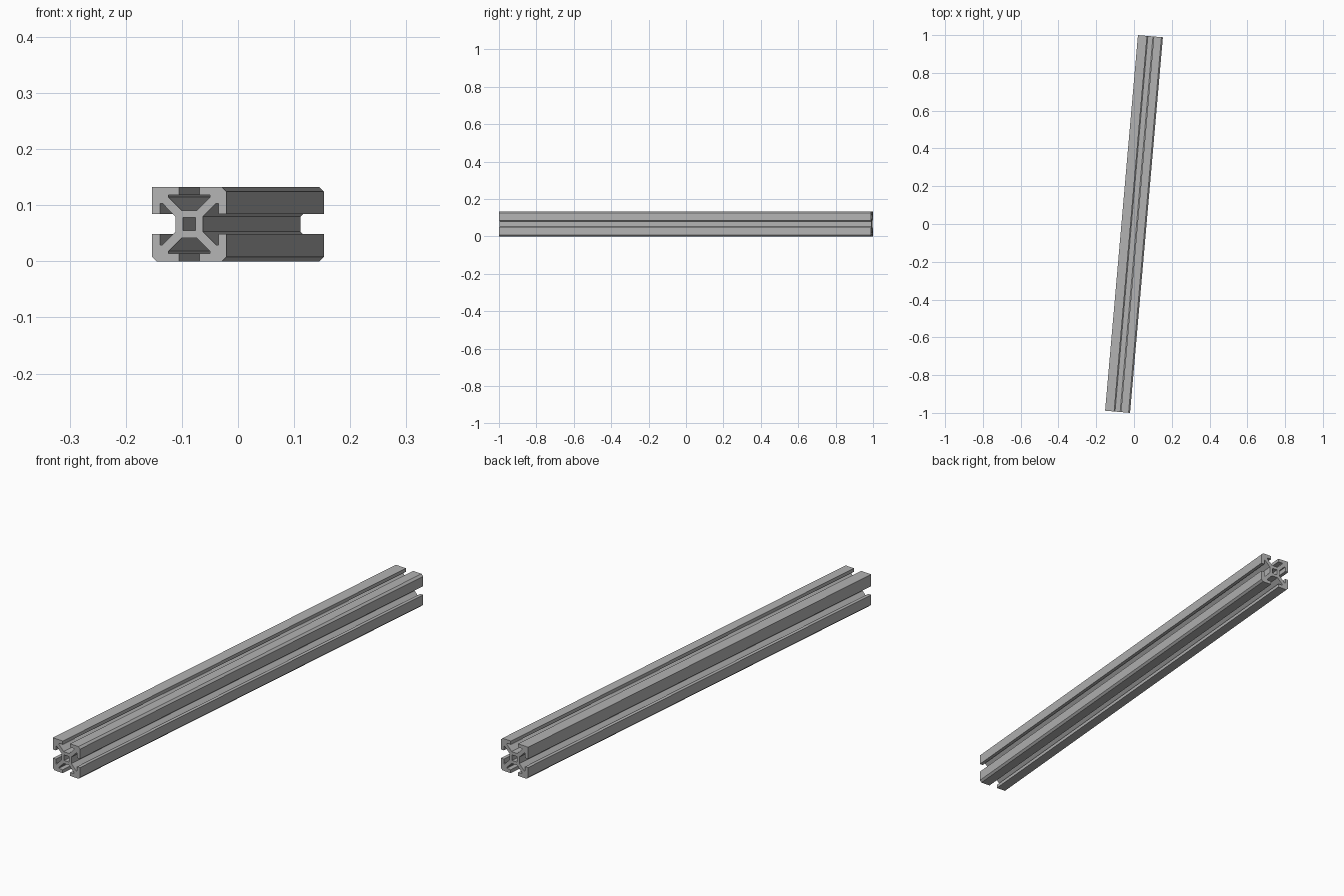
import bpy, bmesh
from math import radians

cube = bpy.data.objects.get("Cube")
if cube:
    bpy.data.objects.remove(cube, do_unlink=True)

HALF = 0.0663      # half the section width
LENGTH = 1.996
CHAMFER = 0.008
BORE = 0.0115


def quarter_turn(p, n):
    """Turn a section point clockwise by n quarter turns."""
    x, y = p
    for _ in range(n % 4):
        x, y = y, -x
    return x, y


# Half of one T-slot: opening, lip, pocket wall, core
half_slot = [(0.018, HALF), (0.018, 0.052), (0.037, 0.052),
             (0.037, 0.048), (0.0135, 0.0245)]
slot = [(-x, y) for x, y in half_slot] + half_slot[::-1]

# Full outline: four slots with a corner after each, one corner left square
outline = []
for n in range(4):
    corner = [(HALF - CHAMFER, HALF), (HALF, HALF - CHAMFER)]
    if n == 3:
        corner = [(HALF, HALF)]
    outline += [quarter_turn(p, n) for p in slot + corner]

bore = [quarter_turn((BORE, BORE), n) for n in range(4)]

# Filled section extruded along its length
curve = bpy.data.curves.new("slotted_bar", "CURVE")
curve.dimensions = "2D"
curve.fill_mode = "BOTH"
curve.extrude = LENGTH / 2
for loop in (outline, bore):
    spline = curve.splines.new("POLY")
    spline.points.add(len(loop) - 1)
    for point, (x, y) in zip(spline.points, loop):
        point.co = (x, y, 0, 1)
    spline.use_cyclic_u = True
    spline.use_smooth = False

bar = bpy.data.objects.new("slotted_bar", curve)
bpy.context.collection.objects.link(bar)
bpy.ops.object.select_all(action="DESELECT")
bar.select_set(True)
bpy.context.view_layer.objects.active = bar
bpy.ops.object.convert(target="MESH")
bar = bpy.context.object

# Weld the end caps to the walls, keep every face flat
bm = bmesh.new()
bm.from_mesh(bar.data)
bmesh.ops.remove_doubles(bm, verts=bm.verts, dist=0.0001)
bmesh.ops.recalc_face_normals(bm, faces=bm.faces)
for face in bm.faces:
    face.smooth = False
bm.to_mesh(bar.data)
bm.free()

# Lay the bar down, slightly turned on the ground
bar.rotation_euler = (radians(90), 0, radians(-5))
bar.location = (0, 0, HALF)

# Aluminium grey
grey = bpy.data.materials.new("aluminium_grey")
grey.use_nodes = True
colour = (0.45, 0.45, 0.45, 1)
grey.diffuse_color = colour
grey.node_tree.nodes["Principled BSDF"].inputs["Base Color"].default_value = colour
bar.data.materials.clear()
bar.data.materials.append(grey)
